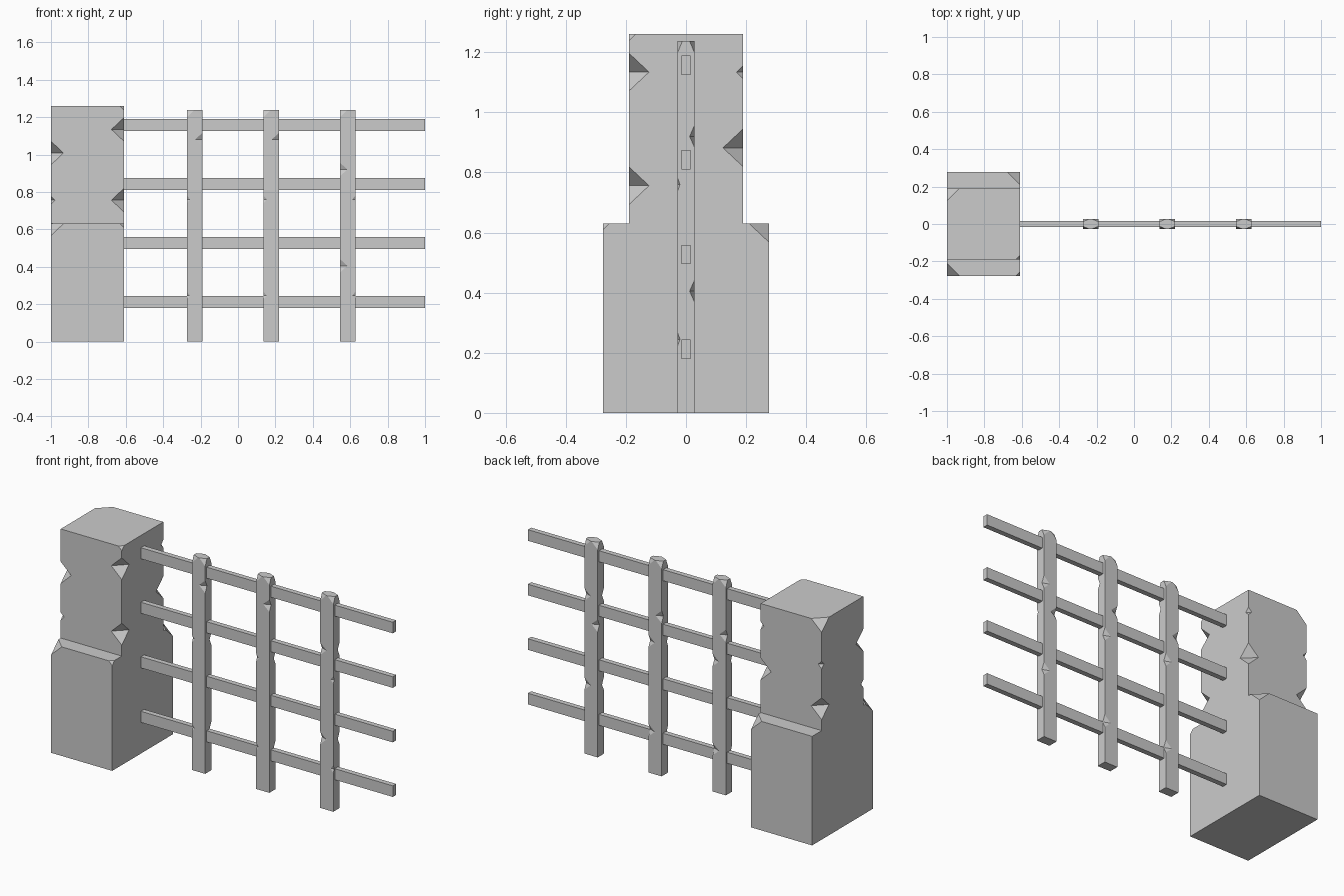
import bpy
import bmesh
from mathutils import Matrix, Vector

old = bpy.data.objects.get("Cube")
if old:
    bpy.data.objects.remove(old)

# One plain grey for everything
GREY = (0.6, 0.6, 0.6, 1)
grey = bpy.data.materials.new("plain grey")
grey.use_nodes = True
grey.diffuse_color = GREY
grey.node_tree.nodes["Principled BSDF"].inputs["Base Color"].default_value = GREY


def add_object(name, bm):
    mesh = bpy.data.meshes.new(name)
    bm.to_mesh(mesh)
    bm.free()
    mesh.materials.append(grey)
    obj = bpy.data.objects.new(name, mesh)
    bpy.context.collection.objects.link(obj)
    return obj


def block(name, low, high):
    low, high = Vector(low), Vector(high)
    bm = bmesh.new()
    bmesh.ops.create_cube(bm, size=1, matrix=Matrix.Translation((low + high) / 2)
                          @ Matrix.Diagonal((*(high - low), 1)))
    return add_object(name, bm)


def chip(obj, chips):
    """Cut an eight-sided diamond out of the block at each (centre, radii)."""
    bm = bmesh.new()
    for centre, radii in chips:
        axes = [[bm.verts.new(Vector(centre) + Vector([s * r if i == k else 0 for i in range(3)]))
                 for s in (-1, 1)] for k, r in enumerate(radii)]
        for i in range(2):
            for j in range(2):
                for k in range(2):
                    bm.faces.new((axes[0][i], axes[1][j], axes[2][k]))
    bmesh.ops.recalc_face_normals(bm, faces=bm.faces)
    cutter = add_object("chip_cutter", bm)
    cutter.hide_render = True
    mod = obj.modifiers.new("chips", "BOOLEAN")
    mod.operation, mod.solver, mod.object = "DIFFERENCE", "EXACT", cutter
    graph = bpy.context.evaluated_depsgraph_get()
    obj.data = bpy.data.meshes.new_from_object(obj.evaluated_get(graph))
    obj.modifiers.clear()
    bpy.data.objects.remove(cutter)


# Stone pillar: wide base and narrower upper block
LEFT, RIGHT, STEP, TOP = -1.0, -0.61, 0.63, 1.26
BASE, UPPER = 0.277, 0.19
BIG, SMALL = (0.067, 0.067, 0.063), (0.022, 0.022, 0.022)

base = block("pillar_base", (LEFT, -BASE, 0), (RIGHT, BASE, STEP))
chip(base, [((LEFT, -BASE, STEP), BIG), ((RIGHT, BASE, STEP), BIG),
            ((RIGHT, -BASE, STEP), SMALL)])

upper = block("pillar_upper", (LEFT, -UPPER, STEP), (RIGHT, UPPER, TOP))
levels = [STEP + STEP * n / 5 for n in range(6)]
chip(upper, [((x, y, levels[n]), size) for x, y, n, size in (
    (RIGHT, -UPPER, 1, BIG), (RIGHT, -UPPER, 4, BIG), (RIGHT, -UPPER, 5, SMALL),
    (RIGHT, UPPER, 2, BIG), (RIGHT, UPPER, 4, SMALL),
    (LEFT, -UPPER, 3, BIG), (LEFT, -UPPER, 1, SMALL),
    (LEFT, UPPER, 1, BIG), (LEFT, UPPER, 3, SMALL), (LEFT, UPPER, 5, BIG))])

# Upright posts with chipped edges and clipped top corners
HALF_X, HALF_Y, POST_TOP = 0.042, 0.028, 1.237
WIDE, SLIM = (0.04, 0.016, 0.036), (0.018, 0.008, 0.022)
plain_wear = [(1, -1, 1.08, WIDE), (-1, -1, 0.76, SLIM), (-1, -1, 0.245, SLIM),
              (1, 1, 0.76, WIDE), (1, 1, 0.245, WIDE), (-1, 1, 0.92, WIDE)]
end_wear = [(1, -1, 0.76, SLIM), (1, -1, 0.245, SLIM), (-1, -1, 0.92, WIDE),
            (-1, -1, 0.405, WIDE), (1, 1, 0.92, WIDE), (1, 1, 0.405, WIDE),
            (-1, 1, 0.76, WIDE)]
tops = [(sx, sy, POST_TOP, (0.038, 0.016, 0.038)) for sx in (-1, 1) for sy in (-1, 1)]
for n, (x, wear) in enumerate(((-0.232, plain_wear), (0.178, plain_wear), (0.587, end_wear))):
    post = block(f"post_{n + 1}", (x - HALF_X, -HALF_Y, 0), (x + HALF_X, HALF_Y, POST_TOP))
    chip(post, [((x + sx * HALF_X, sy * HALF_Y, z), size) for sx, sy, z, size in wear + tops])

# Four level rails running from the pillar through the posts
for n in range(4):
    z = 0.212 + 0.315 * n
    block(f"rail_{n + 1}", (RIGHT - 0.005, -0.015, z - 0.032), (1, 0.015, z + 0.032))
